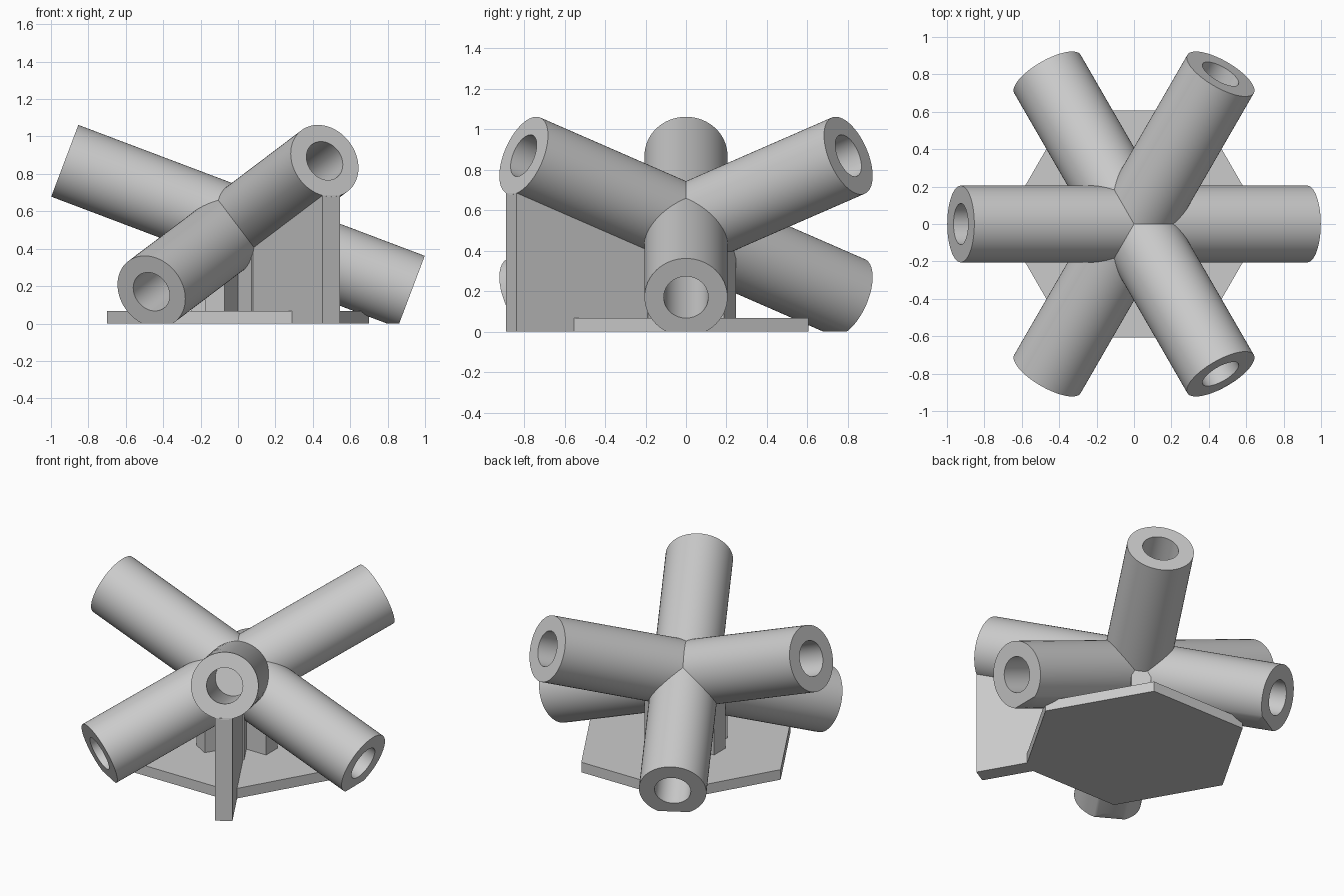
import bpy, bmesh, math
from mathutils import Matrix, Vector

cube = bpy.data.objects.get("Cube")
if cube:
    bpy.data.objects.remove(cube, do_unlink=True)

R, HOLE, LENGTH, DEPTH = 0.205, 0.11, 0.99, 0.65   # tube sizes
TILT = math.radians(20.7)
HUB_Z = 0.52

grey = bpy.data.materials.new("plain grey")
grey.use_nodes = True
grey.diffuse_color = (0.6, 0.6, 0.6, 1)
grey.node_tree.nodes["Principled BSDF"].inputs["Base Color"].default_value = (0.6, 0.6, 0.6, 1)


def finish(bm, name, smooth=False):
    bmesh.ops.recalc_face_normals(bm, faces=bm.faces)
    mesh = bpy.data.meshes.new(name)
    bm.to_mesh(mesh)
    bm.free()
    mesh.materials.append(grey)
    ob = bpy.data.objects.new(name, mesh)
    bpy.context.scene.collection.objects.link(ob)
    if smooth:
        bpy.ops.object.select_all(action='DESELECT')
        ob.select_set(True)
        bpy.context.view_layer.objects.active = ob
        bpy.ops.object.shade_smooth_by_angle(angle=math.radians(30))
    return ob


def extrude(name, points, vec, matrix=Matrix()):
    """Closed outline pushed along vec, then placed by matrix."""
    bm = bmesh.new()
    face = bm.faces.new([bm.verts.new(p) for p in points])
    new = bmesh.ops.extrude_face_region(bm, geom=[face])["geom"]
    bmesh.ops.translate(bm, vec=vec, verts=[v for v in new if isinstance(v, bmesh.types.BMVert)])
    bmesh.ops.transform(bm, matrix=matrix, verts=bm.verts)
    return finish(bm, name)


def socket_arm(name, azimuth, tilt):
    """Turned tube with a blind bore, trimmed flat at the floor."""
    bm = bmesh.new()
    outline = [(0, 0), (0, R), (LENGTH, R), (LENGTH, HOLE),
               (LENGTH - DEPTH, HOLE), (LENGTH - DEPTH, 0)]
    verts = [bm.verts.new((a, 0, r)) for a, r in outline]
    edges = [bm.edges.new(pair) for pair in zip(verts, verts[1:])]
    bmesh.ops.spin(bm, geom=verts + edges, cent=(0, 0, 0), axis=(1, 0, 0),
                   angle=math.tau, steps=64)
    bmesh.ops.remove_doubles(bm, verts=bm.verts, dist=1e-5)
    place = (Matrix.Translation((0, 0, HUB_Z)) @ Matrix.Rotation(azimuth, 4, 'Z')
             @ Matrix.Rotation(-tilt, 4, 'Y'))
    bmesh.ops.transform(bm, matrix=place, verts=bm.verts)
    if tilt < 0:
        cut = bmesh.ops.bisect_plane(bm, geom=bm.verts[:] + bm.edges[:] + bm.faces[:],
                                     plane_co=(0, 0, 0), plane_no=(0, 0, 1), clear_inner=True)
        rim = [e for e in cut["geom_cut"] if isinstance(e, bmesh.types.BMEdge)]
        if rim:
            bmesh.ops.holes_fill(bm, edges=[e for e in bm.edges if e.is_boundary], sides=0)
    return finish(bm, name, smooth=True)


# Six arms, alternately falling and rising
for i in range(6):
    kind = "rising" if i % 2 else "falling"
    socket_arm(f"{kind}_arm_{i // 2 + 1}", math.radians(60 * i), TILT if i % 2 else -TILT)

# Hexagonal base plate
hexagon = [(0.7 * math.cos(k * math.pi / 3), 0.7 * math.sin(k * math.pi / 3), 0) for k in range(6)]
extrude("base_plate", hexagon, Vector((0, 0, 0.067)))

# Crossed boards holding the hub above the plate
for k in range(3):
    s, h = 0.25, 0.06
    board = [(-s, -h, 0.03), (s, -h, 0.03), (s, h, 0.03), (-s, h, 0.03)]
    extrude(f"hub_support_{k + 1}", board, Vector((0, 0, 0.42)),
            Matrix.Rotation(k * math.pi / 3, 4, 'Z'))

# Long upright fin under the front left rising arm
t = 0.106
fin = [(0, -t / 2, 0.001), (0.997, -t / 2, 0), (0.997, -t / 2, 0.685),
       (0.93, -t / 2, 0.69), (0, -t / 2, 0.34)]
extrude("support_fin", fin, Vector((0, t, 0)), Matrix.Rotation(math.radians(300), 4, 'Z'))
